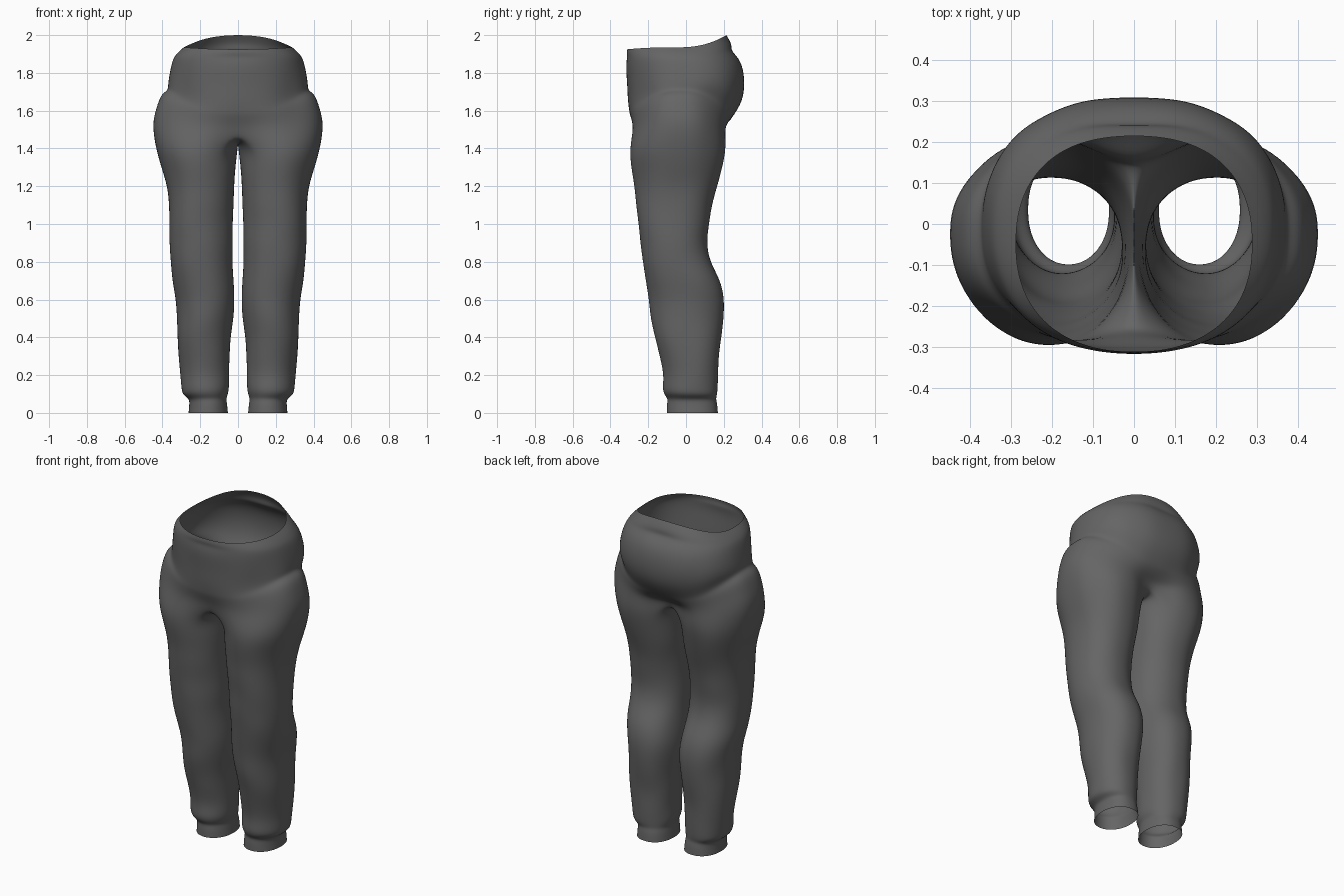
import bpy, bmesh
from math import sin, cos, pi, exp
from mathutils import Vector, noise

if "Cube" in bpy.data.objects:
    bpy.data.objects.remove(bpy.data.objects["Cube"])

OUTER, INNER = 28, 12   # points along the outer side and the inseam
OPEN = 0.6              # angle of the inseam edges on a leg ring

# Hip rings: z front, z side, z back, y front, y back, half width, centre dip
HIPS = [
    (1.925, 1.935, 2.00, -.312, .215, .288, 0),
    (1.905, 1.915, 1.95, -.316, .245, .312, 0),
    (1.885, 1.895, 1.92, -.317, .255, .330, .018),
    (1.86, 1.875, 1.89, -.317, .275, .343, .006),
    (1.82, 1.84, 1.84, -.317, .300, .354, 0),
    (1.74, 1.78, 1.75, -.314, .316, .364, 0),
    (1.66, 1.735, 1.65, -.307, .299, .368, 0),
    (1.60, 1.705, 1.565, -.301, .256, .370, .01),
    (1.575, 1.69, 1.54, -.300, .248, .408, .02),
    (1.54, 1.62, 1.51, -.299, .237, .434, .05),
    (1.495, 1.53, 1.48, -.298, .230, .456, .09),
]
# Leg rings: z, inner x, outer x, y front, y back
LEGS = [
    (1.40, .003, .437, -.299, .211), (1.30, .011, .404, -.289, .193),
    (1.20, .017, .374, -.275, .163), (1.10, .024, .366, -.263, .138),
    (1.00, .027, .366, -.253, .120), (.90, .028, .363, -.241, .109),
    (.80, .028, .356, -.229, .126), (.70, .022, .347, -.215, .183),
    (.60, .016, .327, -.201, .205), (.50, .025, .324, -.186, .198),
    (.40, .042, .321, -.166, .184), (.30, .048, .309, -.139, .176),
    (.20, .046, .304, -.117, .168), (.13, .045, .303, -.123, .167),
    (.095, .051, .293, -.118, .164), (.075, .062, .259, -.097, .158),
    (.05, .058, .258, -.102, .165), (0, .054, .263, -.102, .169),
]


def power(v, p):
    return abs(v) ** p * (1 if v >= 0 else -1)


def hip_arc(zf, zs, zb, yf, yb, w, dip):
    """Half ring from front centre, round the side, to back centre."""
    pts = []
    for i in range(OUTER + 1):
        t = pi * i / OUTER
        s, c = max(sin(t), 0), cos(t)
        p = .89 if c > 0 else .85
        x = w * s ** p
        y = (yf + yb) / 2 - (yb - yf) / 2 * power(c, p)
        end = zf if c > 0 else zb
        z = end + (zs - end) * s * s
        hollow = dip * exp(-(x / .13) ** 2)
        y += hollow * .35 if c > 0 else -hollow
        pts.append(Vector((0 if i in (0, OUTER) else x, y, z)))
    return pts


def leg_ring(z, xi, xo, yf, yb):
    """Full ring that starts and ends at the front of the inseam."""
    angles = [-OPEN + (pi + 2 * OPEN) * i / OUTER for i in range(OUTER + 1)]
    angles += [pi + OPEN + (pi - 2 * OPEN) * i / INNER for i in range(1, INNER)]
    pts = []
    for a in angles:
        p = .95 if cos(a) > 0 else .88
        pts.append(Vector(((xi + xo) / 2 + (xo - xi) / 2 * power(sin(a), p),
                           (yf + yb) / 2 - (yb - yf) / 2 * power(cos(a), p), z)))
    return pts


def cloth_folds(p):
    """Soft offset for folds, stronger near the ankle."""
    amount = .008 if p.z > .45 else .012
    if p.z < .08 or p.z > 1.8:
        amount = .002
    return amount * noise.noise(Vector((p.x * 6, p.y * 6, p.z * 9)))


bm = bmesh.new()
arcs = [[bm.verts.new(p) for p in hip_arc(*h)] for h in HIPS]

# Crotch seam hangs between the front and back centre points
front, back = arcs[-1][0].co, arcs[-1][-1].co
seam = []
for i in range(1, INNER):
    u = pi * i / INNER
    p = front.lerp(back, (1 + cos(u)) / 2)
    seam.append(bm.verts.new((0, p.y, p.z - .06 * sin(u) ** .8)))

rings = [arcs[-1] + seam] + [[bm.verts.new(p) for p in leg_ring(*r)] for r in LEGS]


def bridge(a, b, closed):
    n = len(a)
    for i in range(n if closed else n - 1):
        j = (i + 1) % n
        bm.faces.new((a[i], b[i], b[j], a[j]))


for a, b in zip(arcs, arcs[1:]):
    bridge(a, b, False)
for a, b in zip(rings, rings[1:]):
    bridge(a, b, True)

bmesh.ops.recalc_face_normals(bm, faces=bm.faces)
outside = max(bm.faces, key=lambda f: f.calc_center_median().x)
if outside.normal.x < 0:
    bmesh.ops.reverse_faces(bm, faces=bm.faces)
bm.normal_update()
for v in bm.verts:
    shift = v.normal * cloth_folds(v.co)
    if v.co.x < .001:
        shift.x = 0
    if v.co.z < .001:
        shift.z = 0
    v.co += shift
for f in bm.faces:
    f.smooth = True

mesh = bpy.data.meshes.new("trousers")
bm.to_mesh(mesh)
bm.free()
trousers = bpy.data.objects.new("trousers", mesh)
bpy.context.collection.objects.link(trousers)

# Second leg, then smoothing
mirror = trousers.modifiers.new("mirror", 'MIRROR')
mirror.use_clip = True
mirror.merge_threshold = .0005
smooth = trousers.modifiers.new("smooth", 'SUBSURF')
smooth.levels = smooth.render_levels = 2

cloth = bpy.data.materials.new("charcoal cloth")
cloth.use_nodes = True
grey = (.13, .13, .13, 1)
cloth.diffuse_color = grey
cloth.node_tree.nodes["Principled BSDF"].inputs["Base Color"].default_value = grey
mesh.materials.append(cloth)
